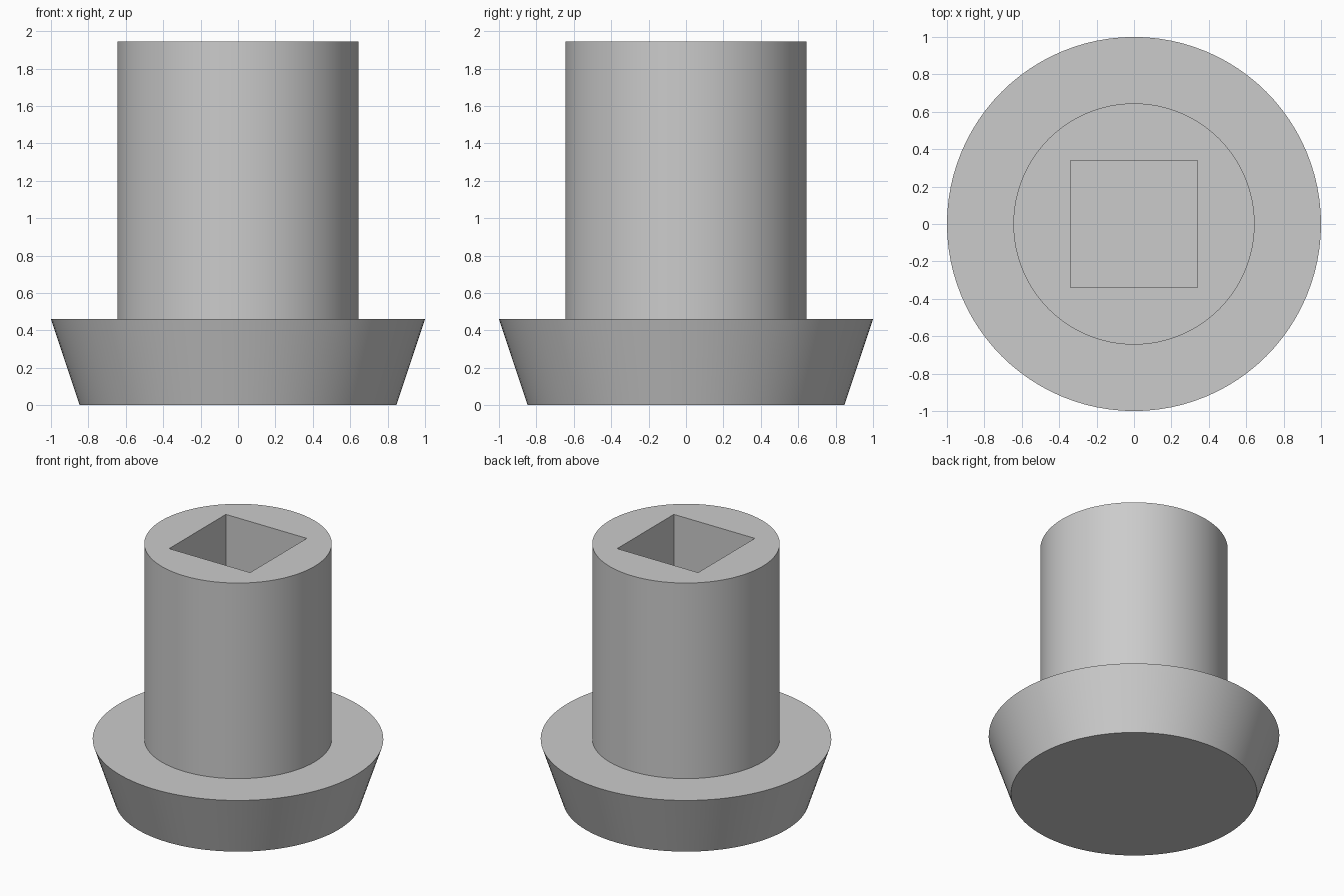
import bpy, bmesh, math

cube = bpy.data.objects.get("Cube")
if cube:
    bpy.data.objects.remove(cube, do_unlink=True)

SEGMENTS = 96
FLANGE_TOP, STEM_TOP = 0.46, 1.945
FLANGE_RADIUS, FOOT_RADIUS, STEM_RADIUS = 1.0, 0.847, 0.645
SOCKET_WIDTH = 0.68

grey = bpy.data.materials.new("plain grey")
grey.use_nodes = True
grey.diffuse_color = (0.6, 0.6, 0.6, 1)
grey.node_tree.nodes["Principled BSDF"].inputs["Base Color"].default_value = (0.6, 0.6, 0.6, 1)


def lathe(name, profile):
    """Solid of revolution from (radius, height) points, capped at both ends."""
    bm = bmesh.new()
    rings = []
    for radius, height in profile:
        angles = [math.tau * i / SEGMENTS for i in range(SEGMENTS)]
        rings.append([bm.verts.new((radius * math.cos(a), radius * math.sin(a), height))
                      for a in angles])
    for low, high in zip(rings, rings[1:]):
        for i in range(SEGMENTS):
            j = (i + 1) % SEGMENTS
            bm.faces.new((low[i], low[j], high[j], high[i]))
    bm.faces.new(reversed(rings[0]))
    bm.faces.new(rings[-1])
    mesh = bpy.data.meshes.new(name)
    bm.to_mesh(mesh)
    bm.free()
    mesh.materials.append(grey)
    obj = bpy.data.objects.new(name, mesh)
    bpy.context.collection.objects.link(obj)
    return obj


# Tapered flange and round stem in one solid
plug = lathe("plug_body", [(FOOT_RADIUS, 0), (FLANGE_RADIUS, FLANGE_TOP),
                           (STEM_RADIUS, FLANGE_TOP), (STEM_RADIUS, STEM_TOP)])

# Square socket sunk down the stem
depth = STEM_TOP - FLANGE_TOP
bpy.ops.mesh.primitive_cube_add(size=1, location=(0, 0, FLANGE_TOP + depth / 2 + 0.1))
cutter = bpy.context.object
cutter.name = "socket_cutter"
cutter.scale = (SOCKET_WIDTH, SOCKET_WIDTH, depth + 0.2)
cutter.data.materials.append(grey)

cut = plug.modifiers.new("square_socket", 'BOOLEAN')
cut.operation = 'DIFFERENCE'
cut.solver = 'EXACT'
cut.object = cutter

bpy.ops.object.select_all(action='DESELECT')
plug.select_set(True)
bpy.context.view_layer.objects.active = plug
bpy.ops.object.modifier_apply(modifier=cut.name)
bpy.data.objects.remove(cutter, do_unlink=True)
bpy.ops.object.shade_smooth_by_angle(angle=math.radians(30))
